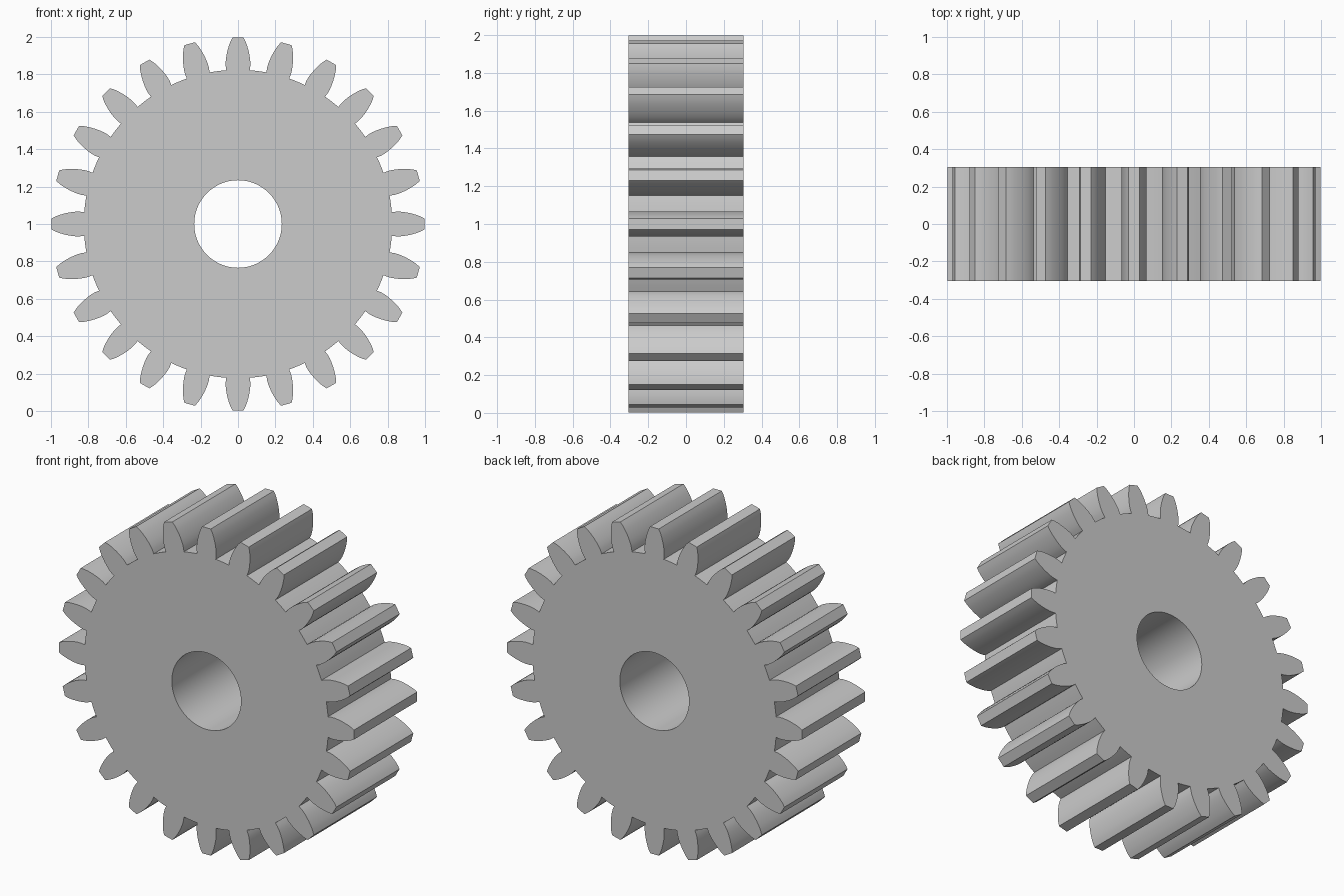
import bpy, bmesh
from math import sin, cos, pi, radians, atan2, hypot

if "Cube" in bpy.data.objects:
    bpy.data.objects.remove(bpy.data.objects["Cube"])

TEETH, HOLE_SEGS = 24, 96
HOLE_R, HALF_DEPTH, CENTRE_Z = 0.234, 0.305, 1.0

# Half of one tooth, from root corner to tip: (half width, radial height)
FLANK = [(0.063, 0.822), (0.066, 0.845), (0.066, 0.868), (0.063, 0.893),
         (0.058, 0.920), (0.050, 0.950), (0.041, 0.975), (0.029, 0.998)]


def gear_outline():
    tooth = [(-w, r) for w, r in FLANK] + [(w, r) for w, r in reversed(FLANK)]
    root_r = hypot(*FLANK[0])
    root_a = atan2(*FLANK[0])
    pitch = 2 * pi / TEETH
    points = []
    for i in range(TEETH):
        a = i * pitch
        points += [(x * cos(a) + r * sin(a), r * cos(a) - x * sin(a)) for x, r in tooth]
        # root arc to the next tooth
        for k in (1, 2):
            g = a + root_a + (pitch - 2 * root_a) * k / 3
            points.append((root_r * sin(g), root_r * cos(g)))
    return points


def add_loop(bm, points, y):
    verts = [bm.verts.new((x, y, z + CENTRE_Z)) for x, z in points]
    return [bm.edges.new((verts[i - 1], verts[i])) for i in range(len(verts))]


# Gear: toothed outline with a round bore, extruded along y
bm = bmesh.new()
bore = [(HOLE_R * sin(2 * pi * i / HOLE_SEGS), HOLE_R * cos(2 * pi * i / HOLE_SEGS))
        for i in range(HOLE_SEGS)]
edges = add_loop(bm, gear_outline(), -HALF_DEPTH) + add_loop(bm, bore, -HALF_DEPTH)
bmesh.ops.triangle_fill(bm, edges=edges, use_beauty=True, use_dissolve=False)
ext = bmesh.ops.extrude_face_region(bm, geom=bm.faces[:], use_keep_orig=True)
bmesh.ops.translate(bm, vec=(0, 2 * HALF_DEPTH, 0),
                    verts=[g for g in ext["geom"] if isinstance(g, bmesh.types.BMVert)])
bmesh.ops.recalc_face_normals(bm, faces=bm.faces[:])
mesh = bpy.data.meshes.new("spur_gear")
bm.to_mesh(mesh)
bm.free()

gear = bpy.data.objects.new("spur_gear", mesh)
bpy.context.collection.objects.link(gear)
bpy.context.view_layer.objects.active = gear
gear.select_set(True)
bpy.ops.object.shade_smooth_by_angle(angle=radians(30))
